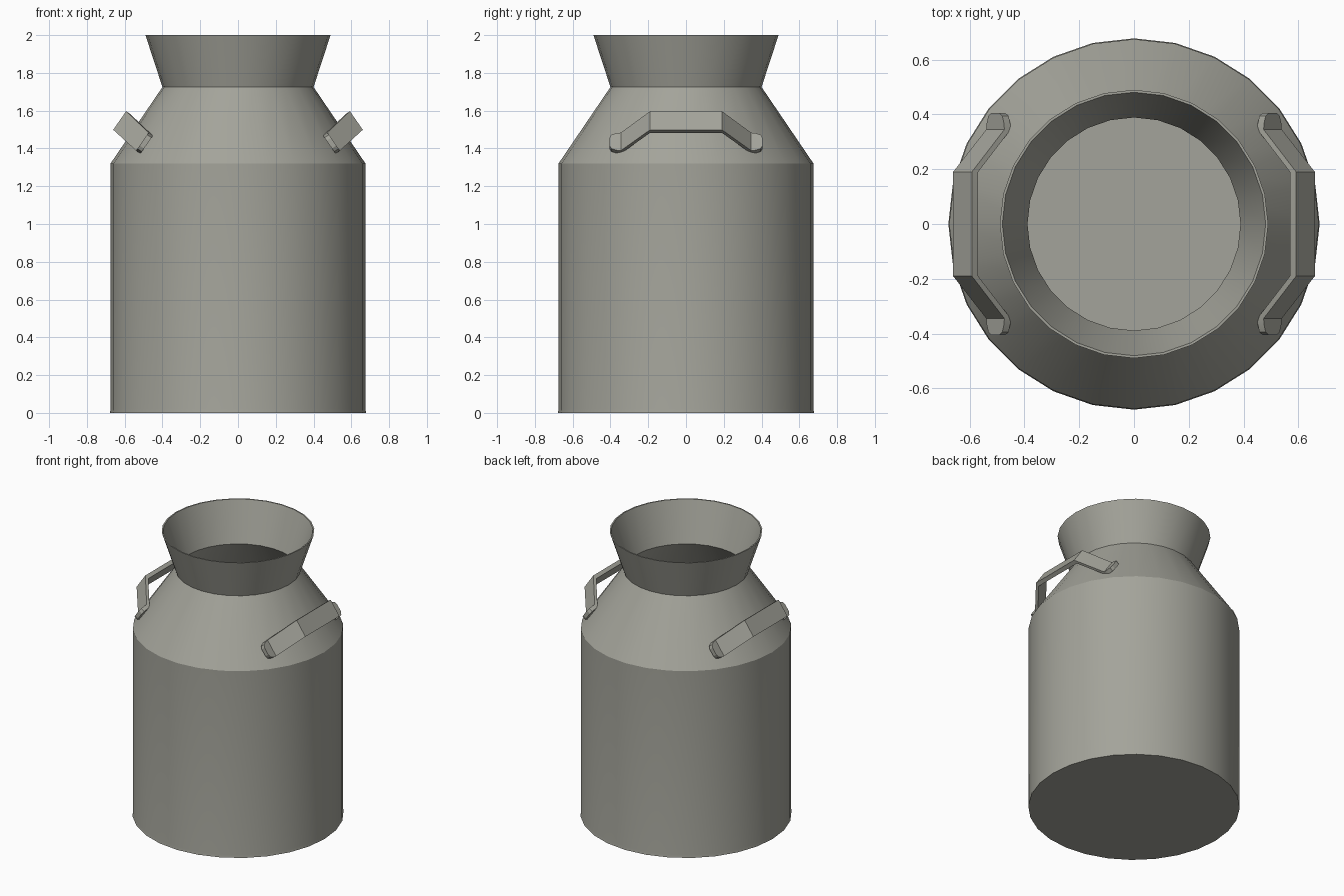
import bpy, bmesh, math
from mathutils import Vector

if "Cube" in bpy.data.objects:
    bpy.data.objects.remove(bpy.data.objects["Cube"])

metal = bpy.data.materials.new("dull_grey_metal")
metal.diffuse_color = (0.37, 0.37, 0.325, 1)
metal.use_nodes = True
metal.node_tree.nodes["Principled BSDF"].inputs["Base Color"].default_value = metal.diffuse_color

def finish(name, bm, angle):
    bmesh.ops.recalc_face_normals(bm, faces=bm.faces)
    me = bpy.data.meshes.new(name)
    bm.to_mesh(me)
    bm.free()
    me.materials.append(metal)
    ob = bpy.data.objects.new(name, me)
    bpy.context.collection.objects.link(ob)
    bpy.ops.object.select_all(action='DESELECT')
    bpy.context.view_layer.objects.active = ob
    ob.select_set(True)
    bpy.ops.object.shade_smooth_by_angle(angle=math.radians(angle))
    return ob

# Churn body: closed thin-walled profile (radius, z), outside up then inside down
SIDES = 28
profile = [(0.678, 0), (0.675, 0.02), (0.675, 1.32), (0.40, 1.725), (0.49, 2.0),
           (0.481, 2.0), (0.389, 1.725), (0.663, 1.318), (0.663, 0.012)]
bm = bmesh.new()
rings = []
for r, z in profile:
    rings.append([bm.verts.new((r * math.cos(2 * math.pi * i / SIDES),
                                r * math.sin(2 * math.pi * i / SIDES), z))
                  for i in range(SIDES)])
for a, b in zip(rings, rings[1:]):
    for i in range(SIDES):
        j = (i + 1) % SIDES
        bm.faces.new((a[i], a[j], b[j], b[i]))
bm.faces.new(rings[0])
bm.faces.new(rings[-1])
finish("churn_body", bm, 30)

# Side handles: flat strap bent away from the shoulder, with rounded feet
def handle(name, side):
    n = Vector((0.82, 0, 0.57))       # away from the shoulder
    t = Vector((0.57, 0, -0.82))      # down the shoulder
    foot, grip = Vector((0.495, 0, 1.428)), Vector((0.615, 0, 1.54))
    half = [(foot, 0.405, 0.025), (foot, 0.395, 0.045), (foot, 0.365, 0.056),
            (foot, 0.345, 0.058), (grip, 0.19, 0.06)]
    path = half + [(c, -y, w) for c, y, w in reversed(half)]
    bm = bmesh.new()
    loops = []
    for c, y, w in path:
        base = c + Vector((0, y, 0))
        loops.append([bm.verts.new(base + t * w * a + n * 0.014 * b)
                      for a, b in ((-1, -1), (1, -1), (1, 1), (-1, 1))])
    for a, b in zip(loops, loops[1:]):
        for i in range(4):
            j = (i + 1) % 4
            bm.faces.new((a[i], a[j], b[j], b[i]))
    bm.faces.new(loops[0])
    bm.faces.new(loops[-1])
    for v in bm.verts:
        v.co.x *= side
    finish(name, bm, 25)

handle("right_handle", 1)
handle("left_handle", -1)
